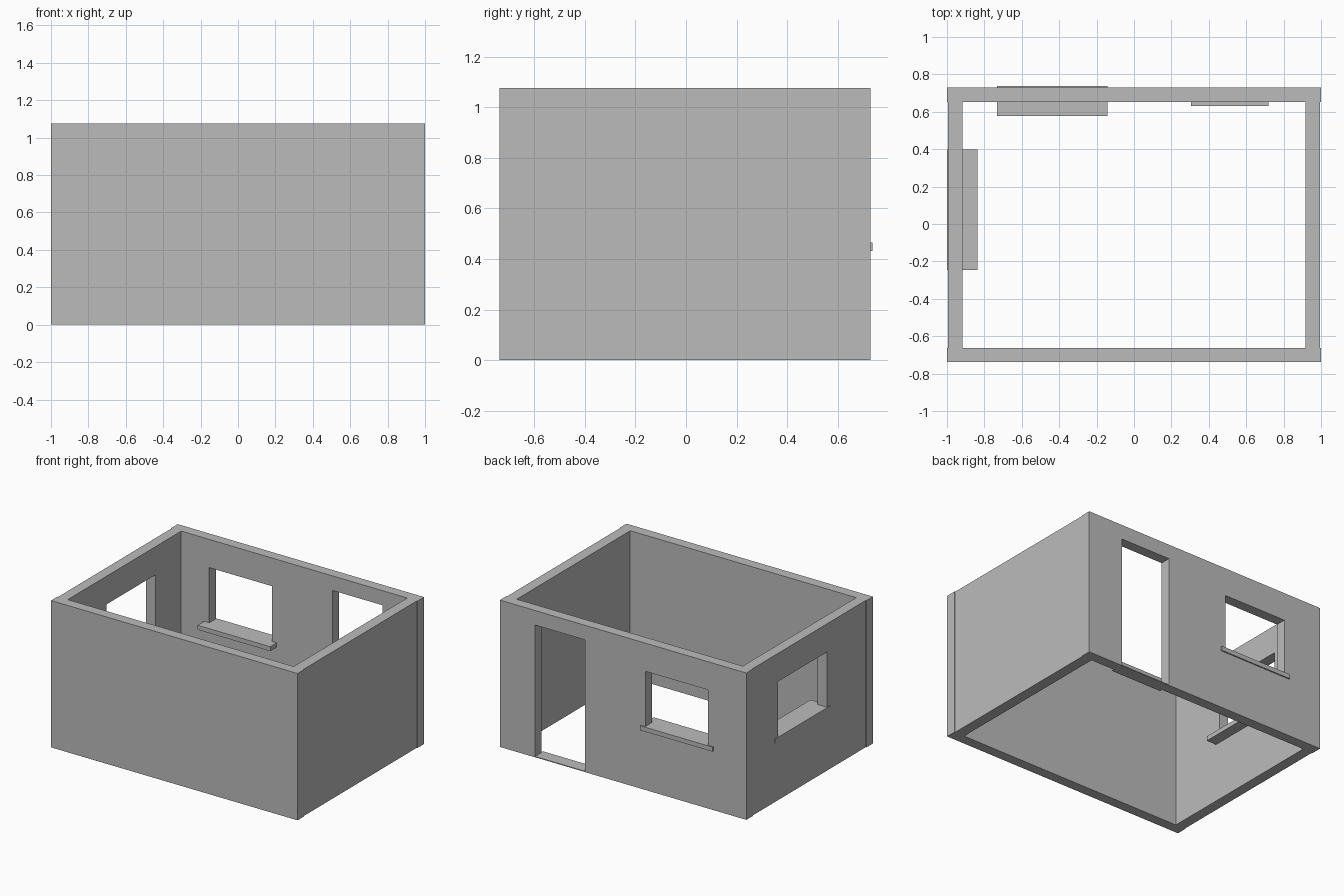
import bpy
from mathutils import Vector

default = bpy.data.objects.get("Cube")
if default:
    bpy.data.objects.remove(default, do_unlink=True)

plaster = bpy.data.materials.new("plain_grey")
plaster.use_nodes = True
GREY = (0.5, 0.5, 0.5, 1.0)
plaster.diffuse_color = GREY
plaster.node_tree.nodes["Principled BSDF"].inputs["Base Color"].default_value = GREY


def box(name, x, y, z):
    """Box from its (min, max) range on each axis."""
    bpy.ops.mesh.primitive_cube_add(size=1)
    obj = bpy.context.object
    obj.name = obj.data.name = name
    lo, hi = (Vector(c) for c in zip(x, y, z))
    for v in obj.data.vertices:
        v.co = Vector(lo[i] if v.co[i] < 0 else hi[i] for i in range(3))
    obj.data.materials.append(plaster)
    return obj


def cut_opening(wall, x, y, z):
    """Cut a box-shaped opening through a wall."""
    cutter = box("opening_cutter", x, y, z)
    cutter.hide_render = True
    mod = wall.modifiers.new("opening", 'BOOLEAN')
    mod.operation = 'DIFFERENCE'
    mod.solver = 'EXACT'
    mod.object = cutter
    bpy.context.view_layer.objects.active = wall
    bpy.ops.object.modifier_apply(modifier=mod.name)
    bpy.data.objects.remove(cutter, do_unlink=True)


HEIGHT = (0, 1.077)
FRONT = (-0.738, -0.662)
BACK = (0.653, 0.729)
BETWEEN = (FRONT[1], BACK[0])
WINDOW_Z = (0.45, 0.87)
SILL_Z = (0.432, 0.465)

# Long walls, and short walls fitted between them
front_wall = box("front_wall", (-1, 1), FRONT, HEIGHT)
back_wall = box("back_wall", (-1, 1), BACK, HEIGHT)
left_wall = box("left_wall", (0.916, 0.995), BETWEEN, HEIGHT)
right_wall = box("right_wall", (-0.995, -0.918), BETWEEN, HEIGHT)

# Doorway and windows
cut_opening(back_wall, (0.309, 0.715), (0.5, 0.9), (-0.1, 0.97))
cut_opening(back_wall, (-0.691, -0.18), (0.5, 0.9), WINDOW_Z)
cut_opening(right_wall, (-1.2, -0.8), (-0.213, 0.357), WINDOW_Z)

# Sills reach into the room and just past the outer wall faces
box("back_window_sill", (-0.732, -0.143), (0.578, 0.738), SILL_Z)
box("side_window_sill", (-1, -0.838), (-0.247, 0.398), SILL_Z)

# Thin door threshold
box("door_threshold", (0.305, 0.719), (0.632, 0.728), (0, 0.006))
